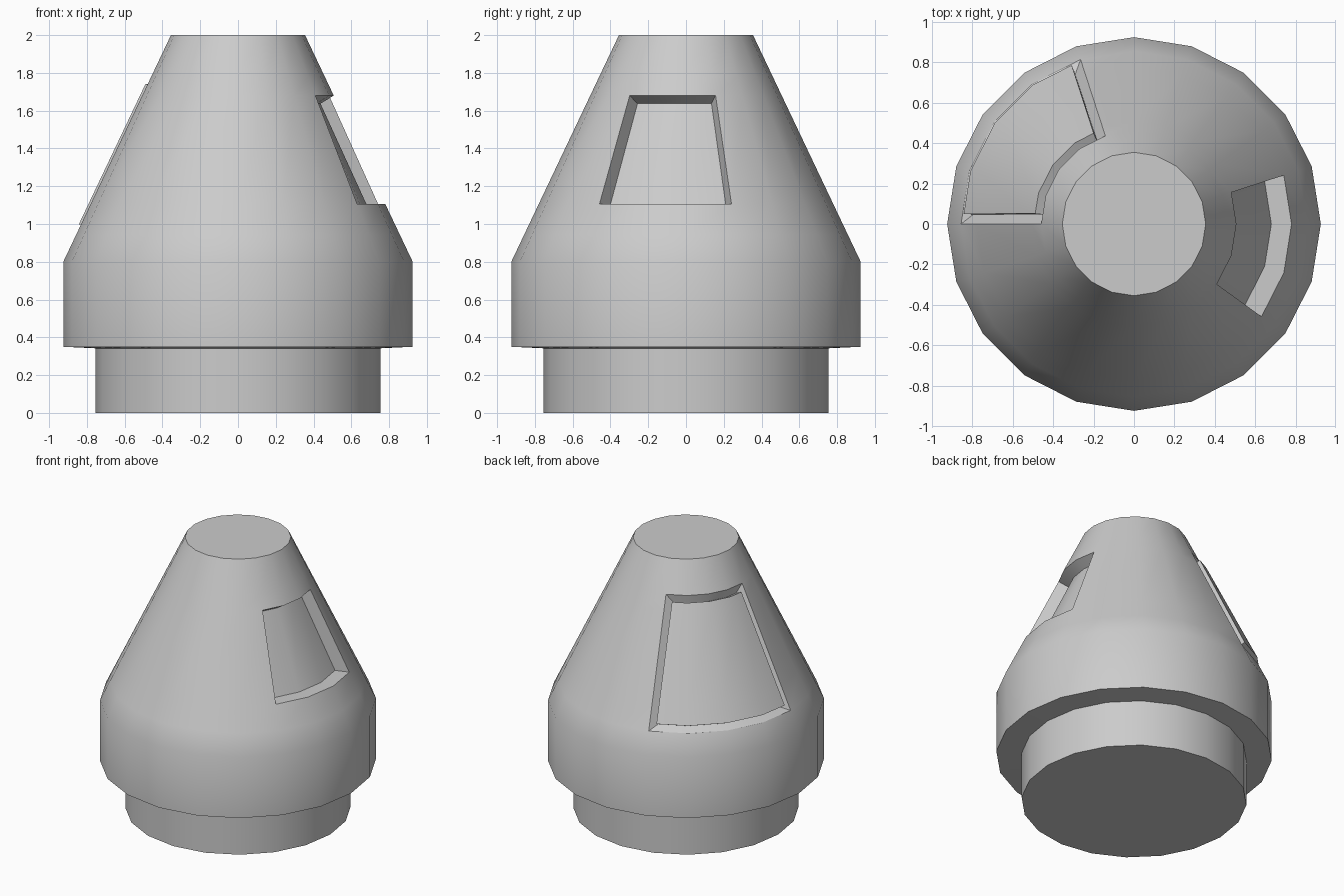
import bpy, bmesh
from math import sin, cos, atan2, degrees, radians, hypot
from mathutils import Vector

SIDES = 20
STEP = 360 / SIDES

if "Cube" in bpy.data.objects:
    bpy.data.objects.remove(bpy.data.objects["Cube"], do_unlink=True)

grey = bpy.data.materials.new("hull_grey")
grey.use_nodes = True
colour = (0.6, 0.6, 0.6, 1)
grey.diffuse_color = colour
grey.node_tree.nodes["Principled BSDF"].inputs["Base Color"].default_value = colour


def cone_radius(z):
    return 0.925 - 0.57 * (z - 0.8) / 1.2


def lathe(profile, cap_bottom, cap_top):
    """Revolve (radius, z) points into a faceted shell."""
    bm = bmesh.new()
    rings = [[bm.verts.new((r * cos(radians(i * STEP)), r * sin(radians(i * STEP)), z))
              for i in range(SIDES)] for r, z in profile]
    for low, high in zip(rings, rings[1:]):
        for i in range(SIDES):
            j = (i + 1) % SIDES
            bm.faces.new((low[i], low[j], high[j], high[i]))
    if cap_bottom:
        bm.faces.new(rings[0][::-1])
    if cap_top:
        bm.faces.new(rings[-1])
    bm.normal_update()
    return bm


def region(bm, start, end, low, high):
    """Side faces between two angles and two heights."""
    found = []
    for f in bm.faces:
        c = f.calc_center_median()
        a = degrees(atan2(c.y, c.x))
        if start < a < end and low < c.z < high and hypot(c.x, c.y) > 0.1:
            found.append(f)
    return found


def push(verts, depth):
    """Move points along the outward slope of the cone."""
    for v in verts:
        out = Vector((v.co.x, v.co.y, 0)).normalized()
        v.co += depth * (out * 0.903 + Vector((0, 0, 0.43)))


def extrude(bm, faces):
    """Extrude a patch and return its new points."""
    new = bmesh.ops.extrude_face_region(bm, geom=faces)["geom"]
    bmesh.ops.delete(bm, geom=[f for f in faces if f.is_valid], context="FACES")
    return ([g for g in new if isinstance(g, bmesh.types.BMVert)],
            [g for g in new if isinstance(g, bmesh.types.BMFace)])


def finish(bm, name):
    mesh = bpy.data.meshes.new(name)
    bm.to_mesh(mesh)
    bm.free()
    mesh.materials.append(grey)
    obj = bpy.data.objects.new(name, mesh)
    bpy.context.collection.objects.link(obj)
    bpy.ops.object.select_all(action="DESELECT")
    obj.select_set(True)
    bpy.context.view_layer.objects.active = obj
    bpy.ops.object.shade_smooth_by_angle(angle=radians(30))


# Base collar
finish(lathe([(0.755, 0), (0.755, 0.342)], True, False), "base_collar")

# Capsule shell, with rings where the window and hatch begin and end
HATCH_LOW, HATCH_HIGH = 0.945, 1.78
WIN_LOW, WIN_HIGH = 1.105, 1.68
levels = [0.8, HATCH_LOW, WIN_LOW, WIN_HIGH, HATCH_HIGH, 2]
shell = lathe([(0.755, 0.342), (0.925, 0.35)] + [(cone_radius(z), z) for z in levels],
              False, True)

# Window recess: level sill, sloped head
points, _ = extrude(shell, region(shell, -36, 18, WIN_LOW, WIN_HIGH))
for v in points:
    top = v.co.z > 1.4
    radius, z = (0.437, 1.637) if top else (0.68, WIN_LOW)
    scale = radius / hypot(v.co.x, v.co.y)
    v.co = (v.co.x * scale, v.co.y * scale, z)

# Hatch: bevelled groove around a slightly raised panel
hatch = region(shell, 108, 180, HATCH_LOW, HATCH_HIGH)
bmesh.ops.inset_region(shell, faces=hatch, thickness=0.05, use_even_offset=True)
push({v for f in hatch for v in f.verts}, -0.035)
points, _ = extrude(shell, hatch)
push(points, 0.053)

shell.normal_update()
finish(shell, "capsule_shell")
